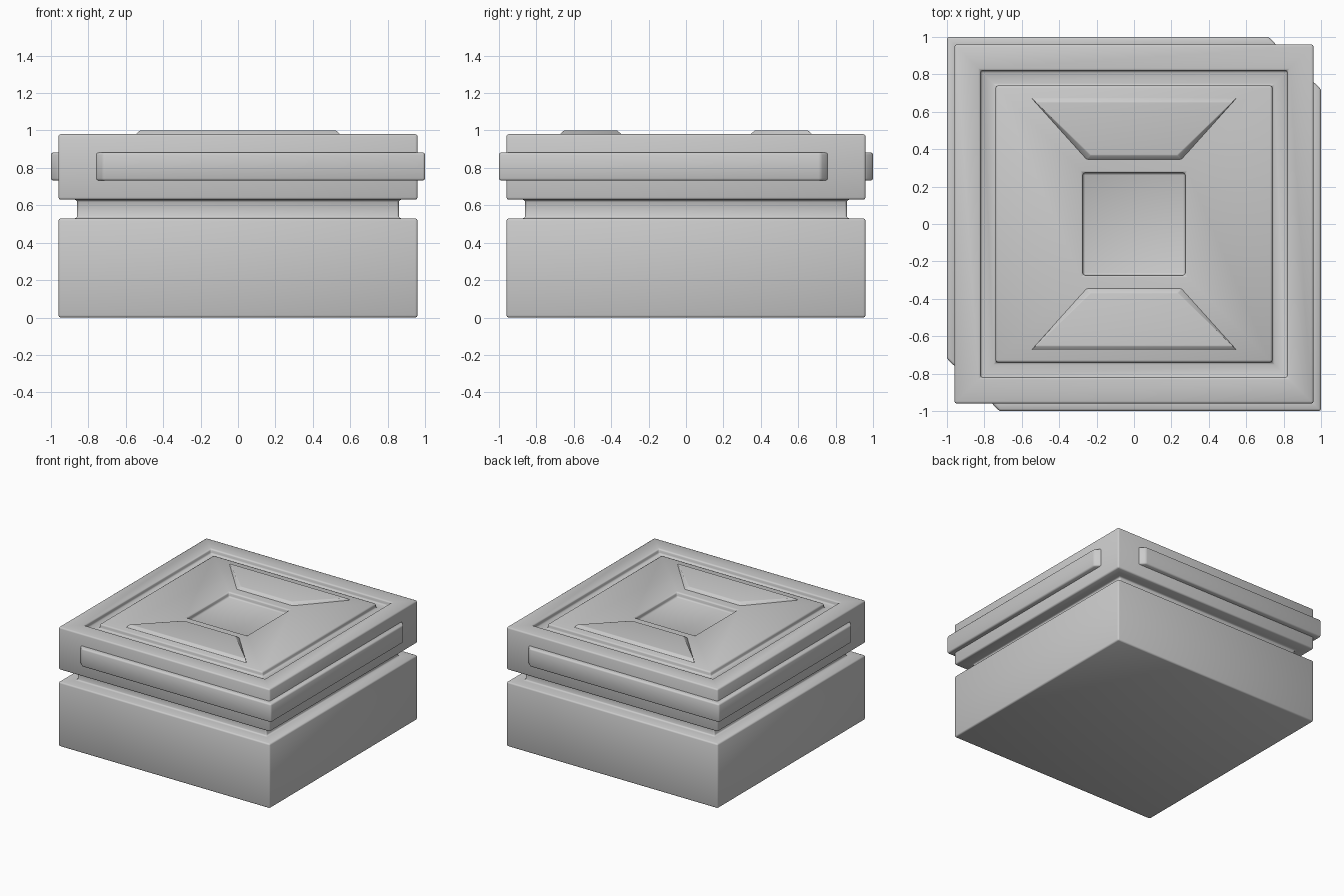
import bpy, bmesh

if "Cube" in bpy.data.objects:
    bpy.data.objects.remove(bpy.data.objects["Cube"])


def finish(bm, name, bevel, segments=2):
    """Turn a bmesh into a smooth object with softened edges."""
    bmesh.ops.recalc_face_normals(bm, faces=bm.faces)
    mesh = bpy.data.meshes.new(name)
    bm.to_mesh(mesh)
    bm.free()
    for p in mesh.polygons:
        p.use_smooth = True
    ob = bpy.data.objects.new(name, mesh)
    bpy.context.collection.objects.link(ob)
    mod = ob.modifiers.new("soft_edges", 'BEVEL')
    mod.width = bevel
    mod.segments = segments
    mod.limit_method = 'ANGLE'
    mod.angle_limit = 0.5
    return ob


def loft(name, rings, bevel, segments=2):
    """Skin a stack of equal-length point rings and cap both ends."""
    bm = bmesh.new()
    loops = [[bm.verts.new(p) for p in ring] for ring in rings]
    n = len(loops[0])
    for a, b in zip(loops, loops[1:]):
        for i in range(n):
            j = (i + 1) % n
            bm.faces.new((a[i], a[j], b[j], b[i]))
    bm.faces.new(loops[0][::-1])
    bm.faces.new(loops[-1])
    return finish(bm, name, bevel, segments)


def square(h, z):
    return [(-h, -h, z), (h, -h, z), (h, h, z), (-h, h, z)]


# Block body: base, recessed neck, upper slab, top groove and centre recess
profile = [(.96, 0), (.96, .53), (.86, .53), (.86, .63), (.96, .63), (.96, .98),
           (.82, .98), (.82, .94), (.74, .94), (.74, .98), (.273, .98), (.273, .94)]
loft("block_body", [square(h, z) for h, z in profile], .012)

# L-shaped bands wrapping the front-right and back-left corners
outline = [(-.76, -.96), (-.72, -1), (1, -1), (1, .72), (.96, .76),
           (.93, .76), (.93, -.93), (-.76, -.93)]
for name, s in (("front_right_band", 1), ("back_left_band", -1)):
    loft(name, [[(s * x, s * y, z) for x, y in outline] for z in (.732, .882)], .012)

# Raised trapezoid panels at the front and back of the top
def trapezoid(s, grow, z):
    pts = [(.24 + grow, .36 - grow), (.535 + grow, .66 + grow)]
    ring = pts + [(-x, y) for x, y in reversed(pts)]
    return [(s * x, s * y, z) for x, y in ring]


for name, s in (("back_top_panel", 1), ("front_top_panel", -1)):
    loft(name, [trapezoid(s, .015, .965), trapezoid(s, .015, .98),
                trapezoid(s, -.008, 1.0)], .004)
